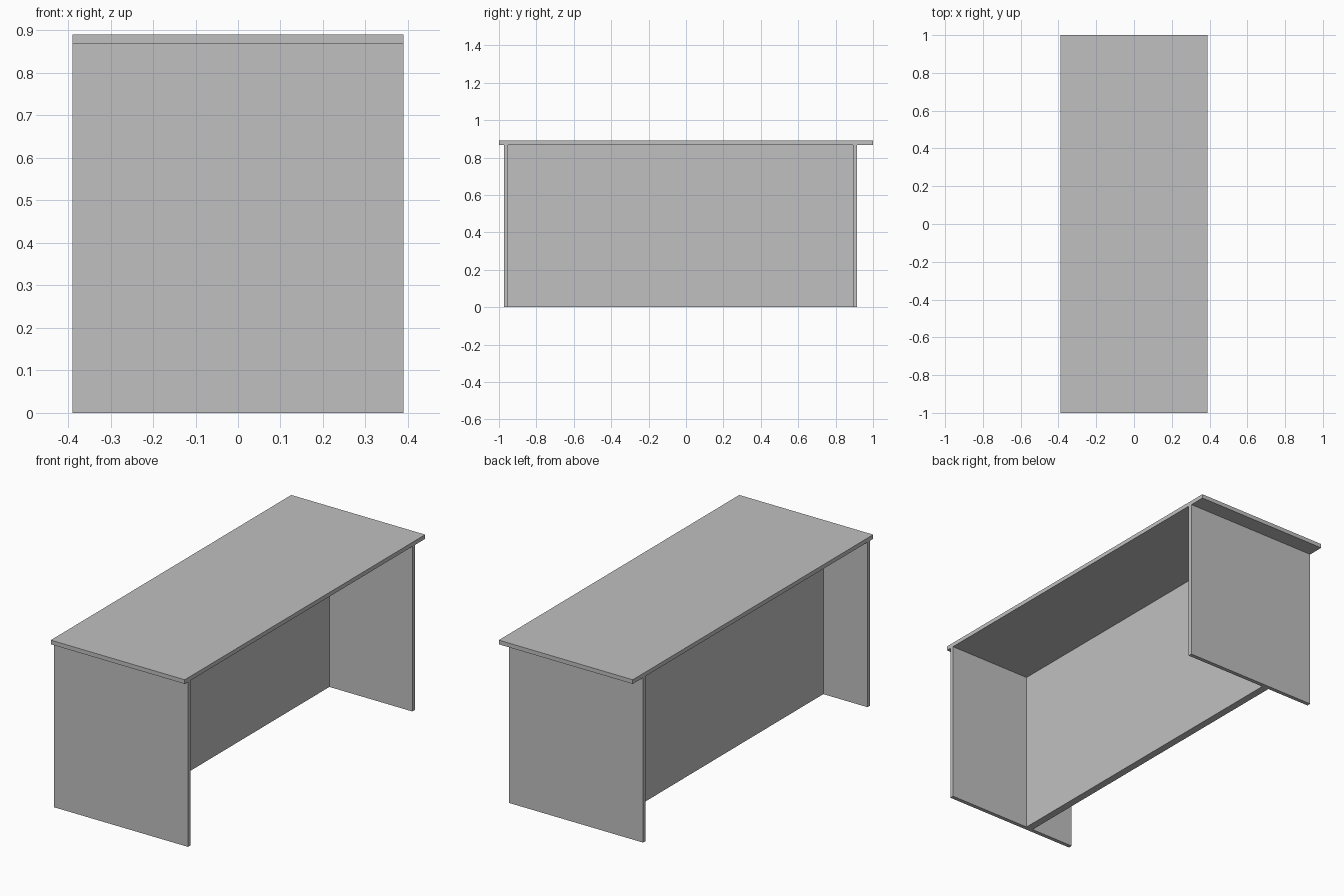
import bpy

# Remove the default cube only
cube = bpy.data.objects.get("Cube")
if cube:
    bpy.data.objects.remove(cube, do_unlink=True)

# Single grey laminate colour
GREY = (0.53, 0.53, 0.53, 1.0)
laminate = bpy.data.materials.new("grey_laminate")
laminate.use_nodes = True
laminate.diffuse_color = GREY
bsdf = next(n for n in laminate.node_tree.nodes if n.type == "BSDF_PRINCIPLED")
bsdf.inputs["Base Color"].default_value = GREY


def board(name, x, y, z):
    """Flat board spanning the (low, high) range on each axis."""
    spans = (x, y, z)
    centre = [(low + high) / 2 for low, high in spans]
    bpy.ops.mesh.primitive_cube_add(size=1, location=centre)
    obj = bpy.context.object
    obj.name = name
    obj.scale = [high - low for low, high in spans]
    bpy.ops.object.transform_apply(location=False, rotation=False, scale=True)
    obj.data.materials.append(laminate)
    return obj


HALF_DEPTH = 0.39
TOP = 0.89
UNDERSIDE = 0.868
THICK = 0.021
FRONT_Y, BACK_Y = -0.973, 0.914
full_depth = (-HALF_DEPTH, HALF_DEPTH)
leg_height = (0, UNDERSIDE)

# Table top, overhanging both end panels
board("desk_top", full_depth, (-1, 1), (UNDERSIDE, TOP))

# Full-depth end panels that act as legs
board("front_end_panel", full_depth, (FRONT_Y, FRONT_Y + THICK), leg_height)
board("back_end_panel", full_depth, (BACK_Y - THICK, BACK_Y), leg_height)

# Off-centre modesty panel between the end panels
board("modesty_panel", (-0.133, -0.093), (FRONT_Y + THICK, BACK_Y - THICK), leg_height)
